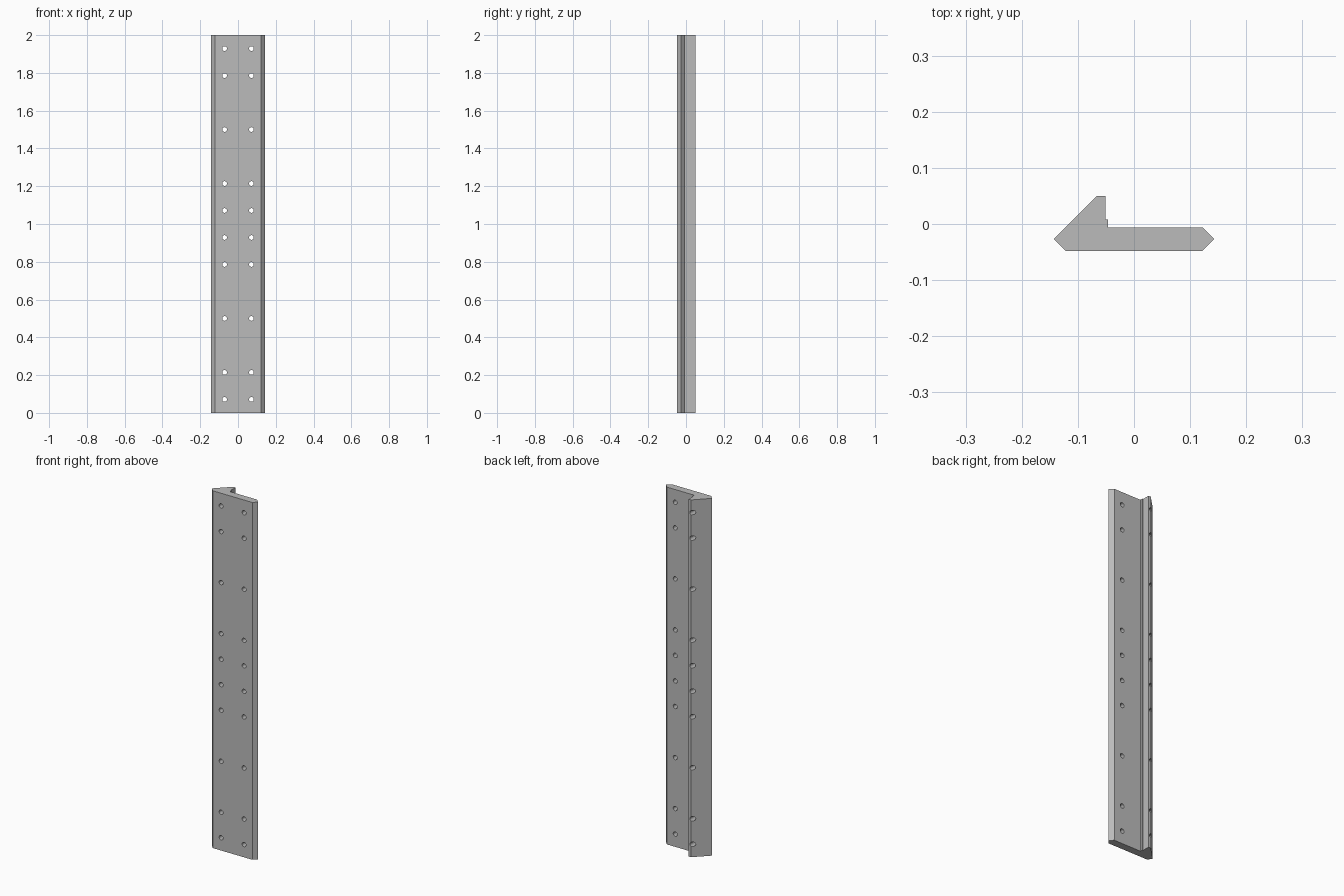
import bpy
import bmesh
from mathutils import Matrix

cube = bpy.data.objects.get("Cube")
if cube:
    bpy.data.objects.remove(cube, do_unlink=True)

HEIGHT = 2.0
HOLE_X = 0.071
HOLE_RADIUS = 0.0125
HOLE_STEPS = (1, 3, 7, 11, 13)   # mirrored about mid height
STEP = HEIGHT / 28

# Single metal colour
metal = bpy.data.materials.new("grey metal")
metal.use_nodes = True
colour = (0.5, 0.5, 0.5, 1)
metal.diffuse_color = colour
metal.node_tree.nodes["Principled BSDF"].inputs["Base Color"].default_value = colour


def make_object(name, bm):
    bmesh.ops.recalc_face_normals(bm, faces=bm.faces)
    mesh = bpy.data.meshes.new(name)
    bm.to_mesh(mesh)
    bm.free()
    mesh.materials.append(metal)
    obj = bpy.data.objects.new(name, mesh)
    bpy.context.collection.objects.link(obj)
    return obj


# Rail: bevelled plate with a hooked ridge, extruded upwards
profile = [(-0.143, -0.027), (-0.122, -0.048), (0.122, -0.048), (0.143, -0.027),
           (0.122, -0.006), (-0.046, -0.006), (-0.046, 0.008), (-0.051, 0.008),
           (-0.051, 0.05), (-0.066, 0.05)]
bm = bmesh.new()
base = bm.faces.new([bm.verts.new((x, y, 0)) for x, y in profile])
top = bmesh.ops.extrude_face_region(bm, geom=[base], use_keep_orig=True)["geom"]
bmesh.ops.translate(bm, vec=(0, 0, HEIGHT),
                    verts=[v for v in top if isinstance(v, bmesh.types.BMVert)])
rail = make_object("mounting_rail", bm)

# Screw hole cutters: two columns of rods along y
bm = bmesh.new()
for x in (-HOLE_X, HOLE_X):
    for step in HOLE_STEPS:
        for z in (step * STEP, HEIGHT - step * STEP):
            place = Matrix.Translation((x, 0, z)) @ Matrix.Rotation(1.5708, 4, "X")
            bmesh.ops.create_cone(bm, cap_ends=True, segments=16, radius1=HOLE_RADIUS,
                                  radius2=HOLE_RADIUS, depth=0.3, matrix=place)
cutter = make_object("hole_cutter", bm)
cutter.hide_render = True
cutter.hide_set(True)

cut = rail.modifiers.new("screw_holes", "BOOLEAN")
cut.operation = "DIFFERENCE"
cut.solver = "EXACT"
cut.object = cutter

# Sharp edges on the rail, smooth walls in the holes
bpy.ops.object.select_all(action="DESELECT")
rail.select_set(True)
bpy.context.view_layer.objects.active = rail
bpy.ops.object.modifier_apply(modifier="screw_holes")
bpy.data.objects.remove(cutter, do_unlink=True)
bpy.ops.object.shade_smooth_by_angle(angle=0.52)
